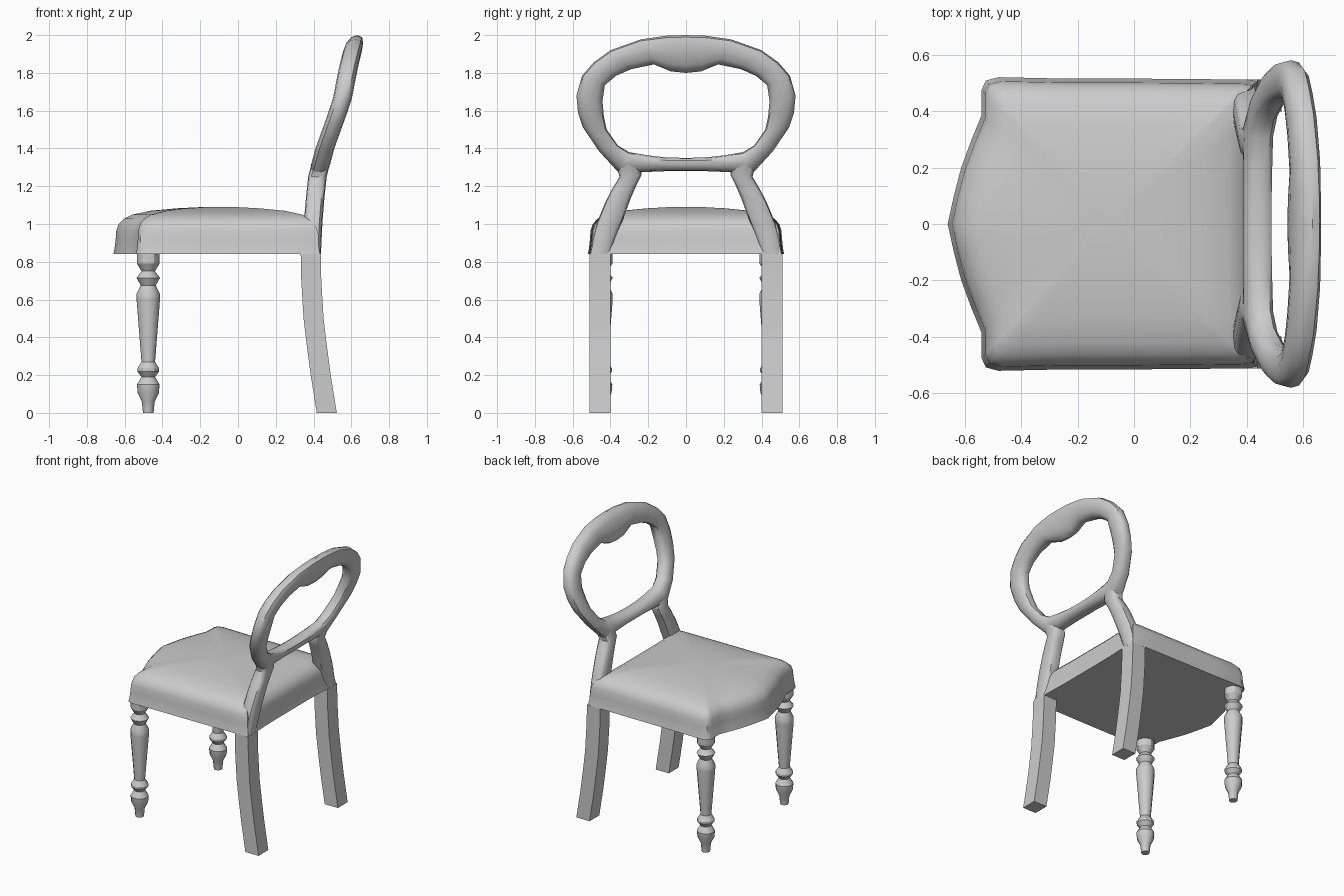
import bpy, bmesh
from math import sin, cos, pi, copysign

if "Cube" in bpy.data.objects:
    bpy.data.objects.remove(bpy.data.objects["Cube"])


def loft(name, rings, closed=False, mirror=False, angle=40):
    """Skin a row of equal-sized vertex rings; cap the ends unless closed."""
    bm = bmesh.new()
    rows = [[bm.verts.new(p) for p in r] for r in rings]
    n = len(rows[0])
    pairs = list(zip(rows, rows[1:])) + ([(rows[-1], rows[0])] if closed else [])
    for a, b in pairs:
        for i in range(n):
            j = (i + 1) % n
            bm.faces.new((a[i], a[j], b[j], b[i]))
    if not closed:
        bm.faces.new(rows[0])
        bm.faces.new(rows[-1])
    bmesh.ops.recalc_face_normals(bm, faces=bm.faces)
    me = bpy.data.meshes.new(name)
    bm.to_mesh(me)
    bm.free()
    ob = bpy.data.objects.new(name, me)
    bpy.context.collection.objects.link(ob)
    if mirror:
        m = ob.modifiers.new("Mirror", 'MIRROR')
        m.use_axis = (False, True, False)
        m.use_mirror_merge = False
    bpy.ops.object.select_all(action='DESELECT')
    ob.select_set(True)
    bpy.context.view_layer.objects.active = ob
    bpy.ops.object.shade_smooth_by_angle(angle=angle * pi / 180)
    return ob


# Lean of the back: x of the centre line at each height
LEAN = [(.84, .39), (1.05, .40), (1.25, .42), (1.4, .46), (1.65, .55),
        (1.83, .585), (1.95, .615), (2.0, .632)]


def lean(z):
    for (z0, x0), (z1, x1) in zip(LEAN, LEAN[1:]):
        if z <= z1:
            break
    return x0 + (x1 - x0) * (z - z0) / (z1 - z0)


def section(outer, inner, thick, power=.8, n=12):
    """Rounded cross-section between two (y, z) points, sheared along the lean."""
    ring = []
    for k in range(n):
        a = 2 * pi * k / n
        c = copysign(abs(cos(a)) ** power, cos(a))
        s = copysign(abs(sin(a)) ** power, sin(a))
        y = (outer[0] + inner[0]) / 2 + c * (outer[0] - inner[0]) / 2
        z = (outer[1] + inner[1]) / 2 + c * (outer[1] - inner[1]) / 2
        ring.append((lean(z) + s * thick, y, z))
    return ring


# Oval back ring with a wavy crest
half = [((0, 2.0), (0, 1.80)), ((.1, 1.997), (.08, 1.808)), ((.24, 1.977), (.17, 1.845)),
        ((.4, 1.92), (.29, 1.82)), ((.49, 1.855), (.37, 1.785)), ((.55, 1.785), (.43, 1.735)),
        ((.58, 1.68), (.442, 1.65)), ((.572, 1.59), (.435, 1.57)), ((.545, 1.51), (.42, 1.5)),
        ((.46, 1.385), (.36, 1.415)), ((.35, 1.265), (.3, 1.38)), ((.22, 1.275), (.2, 1.363)),
        ((.1, 1.28), (.1, 1.352)), ((0, 1.28), (0, 1.35))]
other = [((-o[0], o[1]), (-i[0], i[1])) for o, i in half[-2:0:-1]]
loft("back_ring", [section(o, i, .05) for o, i in half + other], closed=True)

# Posts joining the ring to the seat
posts = [((.37, 1.32), (.25, 1.32)), ((.352, 1.25), (.235, 1.26)), ((.388, 1.19), (.265, 1.2)),
         ((.425, 1.12), (.295, 1.13)), ((.475, 1.0), (.335, 1.02)), ((.495, .92), (.37, .93)),
         ((.51, .84), (.40, .84))]
loft("back_post", [section(o, i, .049, .6) for o, i in posts], mirror=True)

# Square back legs sweeping backwards
sweep = [(.84, .385), (.7, .388), (.5, .4), (.35, .418), (.2, .438), (0, .47)]
loft("back_leg", [[(x + a * .053, .455 + b * .056, z)
                   for a, b in ((-1, -1), (1, -1), (1, 1), (-1, 1))] for z, x in sweep],
     mirror=True)

# Turned front legs
turning = [(.87, .06), (.79, .06), (.75, .035), (.715, .062), (.675, .04), (.63, .062),
           (.6, .062), (.27, .036), (.235, .058), (.22, .058), (.19, .036), (.15, .06),
           (.105, .056), (.06, .034), (0, .028)]
loft("front_leg", [[(-.475 + r * cos(k * pi / 6), .45 + r * sin(k * pi / 6), z)
                    for k in range(12)] for z, r in turning], mirror=True, angle=30)

# Domed seat with a bowed front and squared corners
edge = [(-.66, 0), (-.638, .1), (-.612, .2), (-.575, .3), (-.54, .385), (-.54, .475),
        (-.525, .508), (-.48, .52), (-.25, .515), (0, .515), (.25, .513), (.4, .511), (.435, .505),
        (.435, .38), (.43, .2), (.43, 0)]
edge += [(x, -y) for x, y in edge[-2:0:-1]]
levels = [(1, .84), (.988, .87), (.978, .92), (.972, .965), (.95, 1.0), (.9, 1.028),
          (.82, 1.05), (.65, 1.07), (.4, 1.083), (.15, 1.09)]
loft("seat", [[(-.1 + (x + .1) * s, y * s, z) for x, y in edge] for s, z in levels], angle=50)
